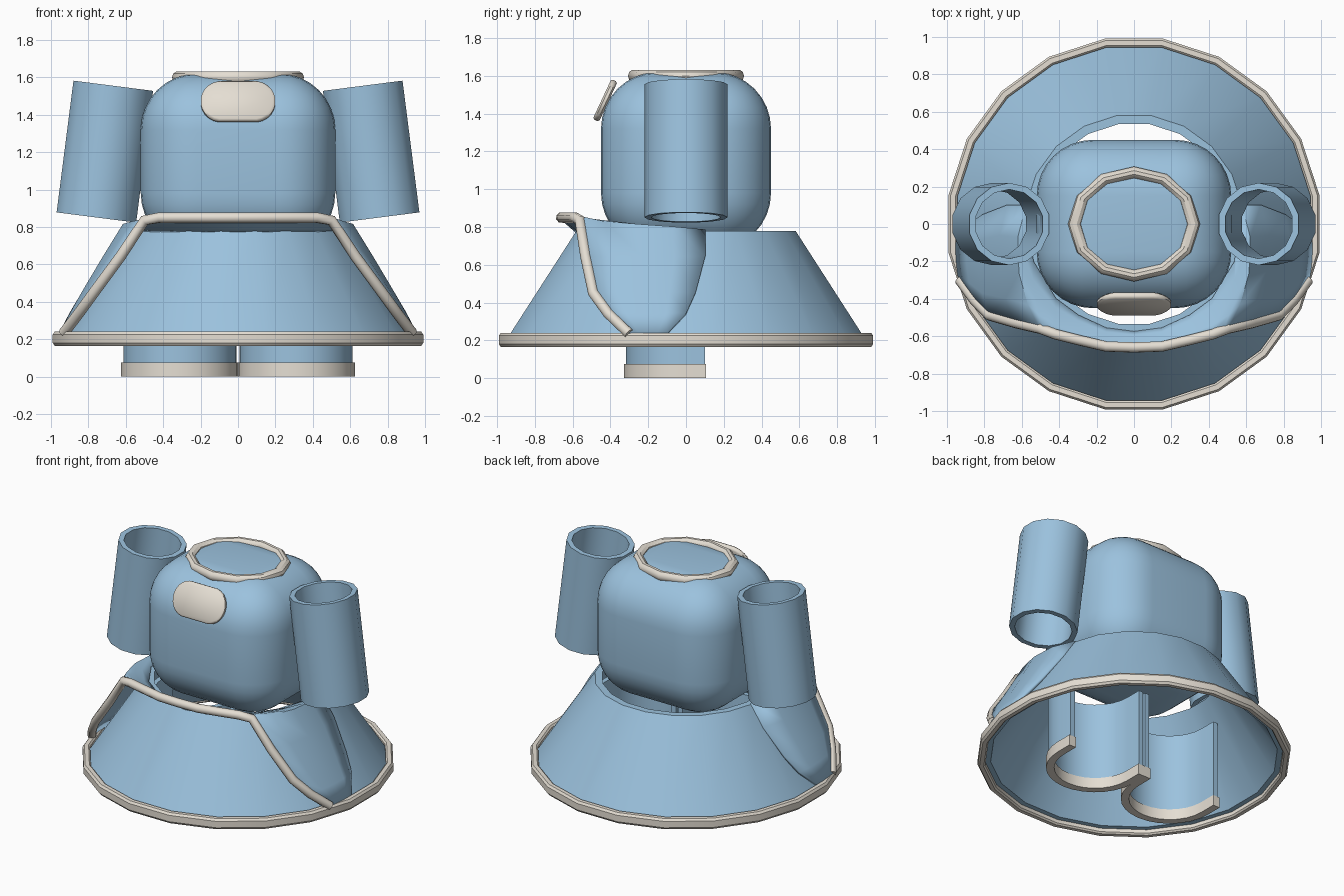
import bpy, math
from mathutils import Vector

if "Cube" in bpy.data.objects:
    bpy.data.objects.remove(bpy.data.objects["Cube"])


def material(name, rgb):
    m = bpy.data.materials.new(name)
    m.diffuse_color = (*rgb, 1)
    m.use_nodes = True
    m.node_tree.nodes["Principled BSDF"].inputs["Base Color"].default_value = m.diffuse_color
    return m


BLUE = material("blue_cloth", (0.33, 0.54, 0.73))
CREAM = material("cream_trim", (0.78, 0.73, 0.65))


def finish(ob, mat, angle=35):
    ob.data.materials.clear()
    ob.data.materials.append(mat)
    bpy.ops.object.select_all(action='DESELECT')
    ob.select_set(True)
    bpy.context.view_layer.objects.active = ob
    bpy.ops.object.shade_smooth_by_angle(angle=math.radians(angle))
    return ob


def mesh_obj(name, verts, faces, mat, angle=35):
    me = bpy.data.meshes.new(name)
    me.from_pydata([tuple(v) for v in verts], [], faces)
    ob = bpy.data.objects.new(name, me)
    bpy.context.collection.objects.link(ob)
    return finish(ob, mat, angle)


def revolve(name, profile, n, mat, start=0.0, sy=1.0):
    """Closed (r, z) profile, counter-clockwise, spun round z."""
    k = len(profile)
    verts = []
    for i in range(n):
        a = start + 2 * math.pi * i / n
        verts += [(r * math.cos(a), sy * r * math.sin(a), z) for r, z in profile]
    faces = [(i * k + j, (i + 1) % n * k + j, (i + 1) % n * k + (j + 1) % k, i * k + (j + 1) % k)
             for i in range(n) for j in range(k)]
    return mesh_obj(name, verts, faces, mat)


def circle(r, z, rad_r, rad_z, n=10):
    return [(r + rad_r * math.cos(2 * math.pi * i / n), z + rad_z * math.sin(2 * math.pi * i / n))
            for i in range(n)]


def extrude(name, outline, z0, z1, mat):
    """Vertical wall strip: outline is a list of (outer, inner) point pairs."""
    verts = []
    for o, i in outline:
        verts += [(*o, z0), (*o, z1), (*i, z1), (*i, z0)]
    faces = [(a * 4 + j, a * 4 + 4 + j, a * 4 + 4 + (j + 1) % 4, a * 4 + (j + 1) % 4)
             for a in range(len(outline) - 1) for j in range(4)]
    e = len(verts) - 4
    faces += [(0, 1, 2, 3), (e + 3, e + 2, e + 1, e)]
    return mesh_obj(name, verts, faces, mat)


def rounded_box(name, size, loc, radius, seg, mat):
    bpy.ops.mesh.primitive_cube_add(size=1, location=loc)
    ob = bpy.context.object
    ob.name = name
    ob.scale = size
    bpy.ops.object.transform_apply(location=False, rotation=False, scale=True)
    b = ob.modifiers.new("round", 'BEVEL')
    b.width, b.segments, b.limit_method = radius, seg, 'NONE'
    bpy.ops.object.modifier_apply(modifier="round")
    return finish(ob, mat)


# torso and neck trim
rounded_box("torso", (1.04, 0.90, 0.94), (0, 0, 1.15), 0.30, 8, BLUE)
revolve("neck_trim", circle(0.317, 1.60, 0.036, 0.034), 12, CREAM, math.pi / 2, 0.87)

# badge: rounded plate leaning back
badge_pts = []
for i in range(24):
    a = 2 * math.pi * (i + 0.5) / 24
    sx = 0.09 if math.cos(a) > 0 else -0.09
    badge_pts.append((sx + 0.11 * math.cos(a), 0.118 * math.sin(a)))
bv, bf = [], []
for y, s in ((-0.018, 0.93), (-0.008, 1), (0.008, 1), (0.018, 0.93)):
    bv += [(x * s, y, z * s) for x, z in badge_pts]
for k in range(3):
    bf += [(k * 24 + i, k * 24 + (i + 1) % 24, k * 24 + 24 + (i + 1) % 24, k * 24 + 24 + i)
           for i in range(24)]
bf += [tuple(reversed(range(24))), tuple(range(72, 96))]
badge = mesh_obj("badge", bv, bf, CREAM, 50)
badge.location = (0, -0.428, 1.47)
badge.rotation_euler.x = -math.radians(25)

# sleeves: open tubes leaning outwards at the bottom
for side, s in (("left", -1), ("right", 1)):
    sl = revolve(side + "_sleeve", [(0.22, -0.355), (0.22, 0.355), (0.185, 0.355), (0.185, -0.355)],
                 14, BLUE, math.pi / 14)
    sl.location = (s * 0.712, 0, 1.203)
    sl.rotation_euler.y = -s * math.radians(7.3)

# skirt cone and hem
revolve("skirt", [(0.965, 0.20), (0.587, 0.78), (0.54, 0.78), (0.92, 0.20)],
        20, BLUE, math.pi / 20)
hem = [(0.955, 0.175), (0.965, 0.165), (0.992, 0.165), (1.003, 0.18),
       (1.003, 0.225), (0.992, 0.24), (0.965, 0.24), (0.955, 0.23)]
revolve("hem_trim", hem, 20, CREAM, math.pi / 20)

# overskirt: sheet between its trimmed front edge and the cone
edge = [(0, -.66, .85), (.15, -.655, .85), (.3, -.62, .85), (.42, -.59, .85), (.48, -.572, .85),
        (.50, -.56, .835), (.63, -.53, .64), (.77, -.49, .45), (.85, -.41, .34), (.93, -.30, .235)]
root = [(0, -.58, .78), (.15, -.56, .78), (.3, -.49, .78), (.42, -.40, .78), (.54, -.2, .78),
        (.57, .1, .78), (.67, .1, .64), (.80, .05, .45), (.88, 0, .34), (.945, -.1, .235)]


def mirrored(pts):
    return [(-x, y, z) for x, y, z in reversed(pts[1:])] + pts


E, R = mirrored(edge), mirrored(root)
ov, STEPS = [], 4
for p, q in zip(E, R):
    p, q = Vector(p), Vector(q)
    for k in range(STEPS + 1):
        t = k / STEPS
        m = p.lerp(q, t)
        rad = p.xy.length * (1 - t) + q.xy.length * t
        f = rad / m.xy.length
        ov.append((m.x * f, m.y * f, m.z))
w = STEPS + 1
of = [(i * w + k, i * w + k + 1, (i + 1) * w + k + 1, (i + 1) * w + k)
      for i in range(len(E) - 1) for k in range(STEPS)]
over = mesh_obj("overskirt", ov, of, BLUE, 50)
sol = over.modifiers.new("thickness", 'SOLIDIFY')
sol.thickness, sol.offset = 0.02, 0

# trim along the overskirt edge
cu = bpy.data.curves.new("overskirt_trim", 'CURVE')
cu.dimensions = '3D'
cu.bevel_depth, cu.bevel_resolution, cu.use_fill_caps = 0.029, 2, True
sp = cu.splines.new('POLY')
path = [p for p in E if abs(abs(p[0]) - 0.48) > 0.001]
sp.points.add(len(path) - 1)
for pt, p in zip(sp.points, path):
    pt.co = (*p, 1)
trim = bpy.data.objects.new("overskirt_trim", cu)
bpy.context.collection.objects.link(trim)
bpy.ops.object.select_all(action='DESELECT')
trim.select_set(True)
bpy.context.view_layer.objects.active = trim
bpy.ops.object.convert(target='MESH')
finish(bpy.context.object, CREAM, 50)


# legs: U-shaped walls open at the back, with a cuff
def u_shape(cx, outer, inner, cy=-0.015, back=0.10):
    pairs = [((cx + outer, back), (cx + inner, back))]
    for i in range(15):
        a = -math.pi * i / 14
        c, s = math.cos(a), math.sin(a)
        pairs.append(((cx + outer * c, cy + outer * s), (cx + inner * c, cy + inner * s)))
    return pairs + [((cx - outer, back), (cx - inner, back))]


for side, s in (("left", -1), ("right", 1)):
    extrude(side + "_leg", u_shape(s * 0.31, 0.303, 0.268), 0.01, 0.62, BLUE)
    extrude(side + "_cuff", u_shape(s * 0.312, 0.314, 0.262, back=0.105), 0.0, 0.075, CREAM)
